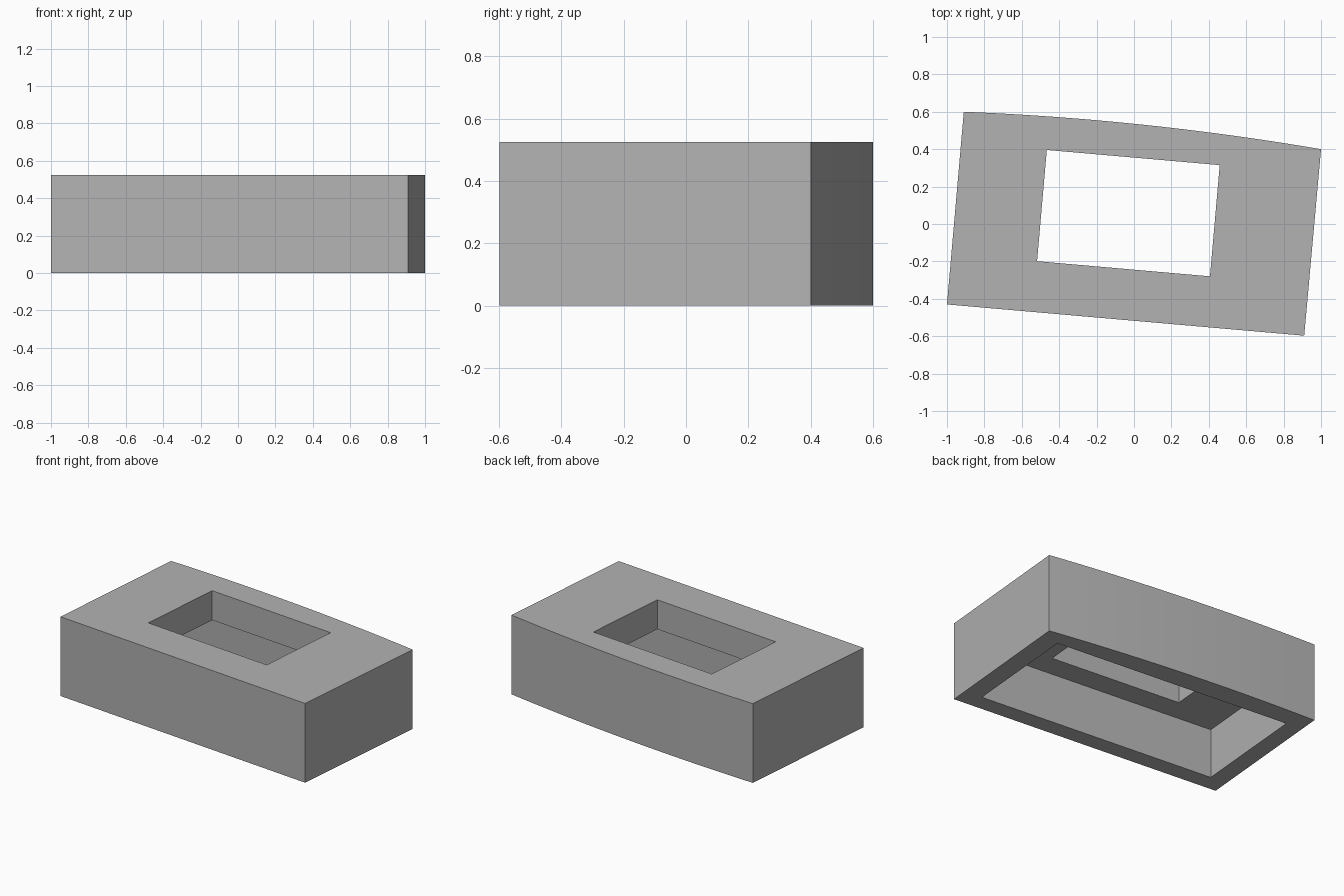
import bpy, bmesh
from math import radians
from mathutils import Matrix, Vector

cube = bpy.data.objects.get("Cube")
if cube:
    bpy.data.objects.remove(cube)

HEIGHT, LEDGE = 0.525, 0.33
TURN = Matrix.Rotation(radians(-5), 3, 'Z')

# One plain grey
grey = bpy.data.materials.new("grey")
grey.use_nodes = True
colour = (0.45, 0.45, 0.45, 1)
grey.diffuse_color = colour
grey.node_tree.nodes["Principled BSDF"].inputs["Base Color"].default_value = colour


def rectangle(centre, width, depth):
    """Corners of a rectangle turned with the block."""
    middle = Vector((*centre, 0))
    return [middle + TURN @ Vector((sx * width / 2, sy * depth / 2, 0))
            for sx, sy in ((-1, -1), (1, -1), (1, 1), (-1, 1))]


def bowed_outline(steps=24, bow=0.031):
    """Block outline: three straight sides and a gently bowed back."""
    fl, fr = Vector((-1, -0.43, 0)), Vector((0.91, -0.597, 0))
    br, bl = Vector((1, 0.4, 0)), Vector((-0.91, 0.6, 0))
    out = (br - bl).cross(Vector((0, 0, -1))).normalized()
    back = []
    for i in range(steps + 1):
        t = i / steps
        back.append(br.lerp(bl, t) - out * (4 * bow * t * (1 - t)) * (1 if out.y < 0 else -1))
    return [fl, fr] + back


bm = bmesh.new()


def ring(points, z):
    """Closed loop of edges at a height."""
    verts = [bm.verts.new((p.x, p.y, z)) for p in points]
    edges = [bm.edges.new((v, verts[i - 1])) for i, v in enumerate(verts)]
    return verts, edges


def wall(low, high):
    """Upright faces between two matching loops."""
    a, b = low[0], high[0]
    for i in range(len(a)):
        bm.faces.new((a[i - 1], a[i], b[i], b[i - 1]))


def flat(outer, inner):
    """Level face with a hole in it."""
    bmesh.ops.triangle_fill(bm, edges=outer[1] + inner[1], use_beauty=True)


outline = bowed_outline()
opening = rectangle((-0.03, 0.058), 0.928, 0.597)
recess = rectangle((-0.005, -0.005), 1.677, 0.79)

# Outer shell, upper opening and wider hollow underneath
outer_low, outer_high = ring(outline, 0), ring(outline, HEIGHT)
open_low, open_high = ring(opening, LEDGE), ring(opening, HEIGHT)
recess_low, recess_high = ring(recess, 0), ring(recess, LEDGE)

wall(outer_low, outer_high)
wall(open_low, open_high)
wall(recess_low, recess_high)
flat(outer_high, open_high)
flat(recess_high, open_low)
flat(outer_low, recess_low)
bmesh.ops.recalc_face_normals(bm, faces=bm.faces[:])

mesh = bpy.data.meshes.new("hollow_block")
bm.to_mesh(mesh)
bm.free()
mesh.materials.append(grey)
block = bpy.data.objects.new("hollow_block", mesh)
bpy.context.collection.objects.link(block)

# Smooth the bowed back, keep corners crisp
bpy.ops.object.select_all(action='DESELECT')
block.select_set(True)
bpy.context.view_layer.objects.active = block
bpy.ops.object.shade_smooth_by_angle(angle=radians(20))
